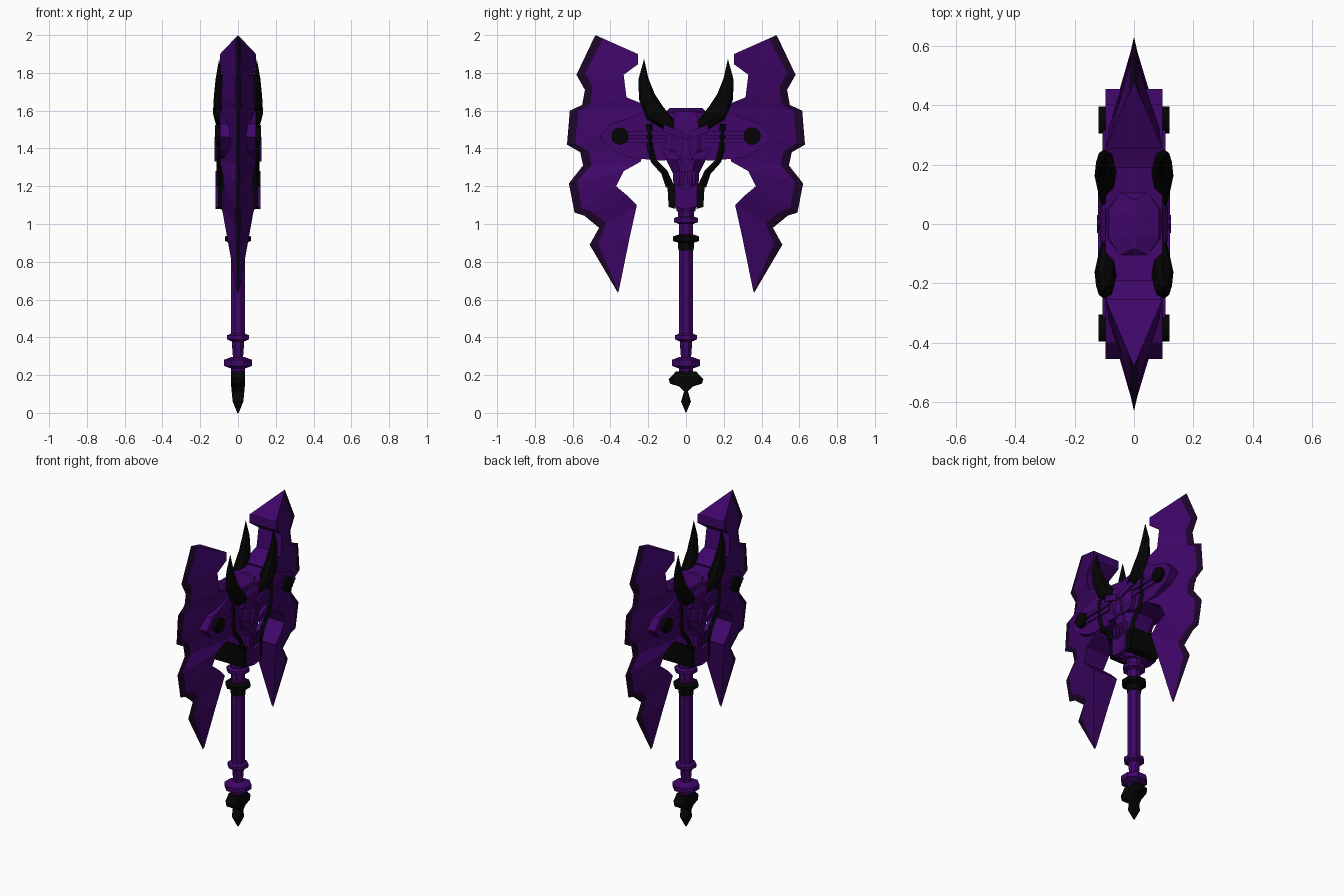
import bpy, bmesh, math
from mathutils import Vector

cube = bpy.data.objects.get("Cube")
if cube:
    bpy.data.objects.remove(cube, do_unlink=True)


def material(name, rgb):
    m = bpy.data.materials.new(name)
    m.use_nodes = True
    m.diffuse_color = (*rgb, 1)
    bsdf = m.node_tree.nodes["Principled BSDF"]
    bsdf.inputs["Base Color"].default_value = (*rgb, 1)
    bsdf.inputs["Roughness"].default_value = 0.7
    return m


PURPLE = material("deep purple", (0.05, 0.0018, 0.14))
BLACK = material("black", (0.0015, 0.0015, 0.0015))
EDGE = material("dark purple edge", (0.012, 0.0015, 0.022))


def finish(bm, name, mat, mirror=""):
    """Turn a bmesh into an object, mirrored over the named axes."""
    bmesh.ops.recalc_face_normals(bm, faces=bm.faces)
    mesh = bpy.data.meshes.new(name)
    bm.to_mesh(mesh)
    bm.free()
    mesh.materials.append(mat)
    ob = bpy.data.objects.new(name, mesh)
    bpy.context.collection.objects.link(ob)
    if mirror:
        mod = ob.modifiers.new("Mirror", "MIRROR")
        mod.use_axis = ("x" in mirror, "y" in mirror, False)
        mod.use_mirror_merge = False
    return ob


def loft(name, rings, mat, mirror=""):
    """Skin closed rings of equal length and cap both ends."""
    bm = bmesh.new()
    vs = [[bm.verts.new(p) for p in ring] for ring in rings]
    n = len(vs[0])
    for a, b in zip(vs, vs[1:]):
        for i in range(n):
            j = (i + 1) % n
            bm.faces.new((a[i], a[j], b[j], b[i]))
    bm.faces.new(vs[0])
    bm.faces.new(vs[-1])
    return finish(bm, name, mat, mirror)


def plate(name, outline, x0, x1, mat):
    """Extrude a (y, z) outline from x0 to x1, mirrored to all quarters."""
    return loft(name, [[(x, y, z) for y, z in outline] for x in (x0, x1)], mat, "xy")


def lathe(name, profile, mat, sides=8):
    turn = [2 * math.pi * (i + 0.5) / sides for i in range(sides)]
    return loft(name, [[(r * math.cos(a), r * math.sin(a), z) for a in turn]
                       for r, z in profile], mat)


def sweep(name, path, depth, mat, sides):
    """Tapered tube along (x, y, z, radius) points."""
    rings = []
    for i, (x, y, z, r) in enumerate(path):
        p, q = path[max(i - 1, 0)], path[min(i + 1, len(path) - 1)]
        side = Vector((0, -(q[2] - p[2]), q[1] - p[1])).normalized()
        rings.append([Vector((x, y, z)) + side * r * math.cos(a)
                      + Vector((r * depth * math.sin(a), 0, 0))
                      for a in (2 * math.pi * k / sides for k in range(sides))])
    return loft(name, rings, mat, "xy")


# Blades: each row pairs a cutting-edge point with an inner-edge point
rows = [
    ((.48, 2.0), (.255, 1.9)), ((.58, 1.79), (.255, 1.845)),
    ((.535, 1.71), (.33, 1.79)), ((.55, 1.63), (.315, 1.67)),
    ((.615, 1.6), (.19, 1.62)), ((.63, 1.42), (.22, 1.5)),
    ((.56, 1.38), (.22, 1.4)), ((.545, 1.31), (.24, 1.33)),
    ((.62, 1.215), (.33, 1.28)), ((.59, 1.06), (.37, 1.2)),
    ((.54, 1.045), (.31, 1.15)), ((.46, .98), (.26, 1.1)),
    ((.51, .89), (.3, .92)), ((.36, .635), (.355, .65)),
]
sections = []
for edge, back in rows:
    e, b = Vector(edge), Vector(back)
    width = (b - e).length
    share = min(0.045 / width, 0.5)
    c = e.lerp(b, share)
    tb = max(0.006, min(0.095, 0.1 - 0.23 * (b.x - 0.26), 0.18 * (b.y - 0.61)))
    tc = tb * share
    sections.append([(0, *e), (tc, *c), (tb, *b), (-tb, *b), (-tc, *c)])
blade = loft("blade", sections, PURPLE, "y")

# Dark honed strip along the cutting edge
blade.data.materials.append(EDGE)
for k, face in enumerate(blade.data.polygons[:5 * (len(rows) - 1)]):
    face.material_index = 1 if k % 5 in (0, 4) else 0

# Mounts that tie the blades to the head, with rods and rivets
plate("blade_mount", [(.0, 1.36), (.12, 1.335), (.3, 1.35), (.4, 1.4), (.455, 1.46),
                      (.4, 1.53), (.3, 1.56), (.2, 1.61), (.0, 1.58)], 0, 0.096, PURPLE)
for z in (1.44, 1.48):
    plate("mount_rod", [(.1, z - .012), (.32, z - .012), (.32, z + .012), (.1, z + .012)],
          0.09, 0.106, PURPLE)
plate("rivet", [(.35 + .046 * math.cos(a), 1.465 + .046 * math.sin(a))
                for a in (math.pi * k / 6 for k in range(12))], 0.08, 0.12, BLACK)

# Skull, with a face on both flat sides and a domed crown
skull = []
for z, x, y in [(1.07, .085, .05), (1.18, .108, .065), (1.27, .102, .07), (1.33, .11, .1),
                (1.4, .108, .135), (1.48, .115, .14), (1.55, .108, .13),
                (1.595, .085, .105), (1.615, .012, .085)]:
    skull.append([(x, -.45 * y, z), (x, .45 * y, z), (.55 * x, y, z), (-.55 * x, y, z),
                  (-x, .45 * y, z), (-x, -.45 * y, z), (-.55 * x, -y, z), (.55 * x, -y, z)])
loft("skull", skull, PURPLE)
plate("brow", [(.015, 1.45), (.125, 1.49), (.115, 1.525), (.015, 1.49)], 0.08, 0.122, PURPLE)
plate("cheekbone", [(.03, 1.34), (.1, 1.34), (.135, 1.41), (.11, 1.4), (.04, 1.37)],
      0.07, 0.12, PURPLE)
plate("nose", [(0, 1.46), (.018, 1.43), (.03, 1.33), (0, 1.35)], 0.09, 0.124, PURPLE)
for y in (.014, .042):
    plate("tooth", [(y - .01, 1.28), (y + .01, 1.28), (y + .006, 1.205), (y - .006, 1.205)],
          0.09, 0.118, PURPLE)
plate("chin", [(0, 1.18), (.06, 1.21), (.058, 1.09), (0, 1.08)], 0.07, 0.12, PURPLE)
plate("jaw_guard", [(.058, 1.21), (.1, 1.23), (.092, 1.09), (.055, 1.08)], 0, 0.106, BLACK)

# Black straps from the horns down to the jaw, and the horns themselves
sweep("cheek_strap", [(.1, .195, 1.53, .016), (.1, .19, 1.4, .016), (.1, .172, 1.335, .016),
                      (.098, .115, 1.275, .018), (.096, .085, 1.2, .022)], 0.85, BLACK, 4)
sweep("horn", [(.085, .05, 1.515, .028), (.09, .1, 1.535, .042), (.095, .162, 1.585, .054),
               (.097, .208, 1.675, .044), (.1, .225, 1.77, .026), (.1, .222, 1.87, .001)],
      0.7, BLACK, 8)

# Shaft and its rings
lathe("shaft", [(.04, .19), (.038, .26), (.028, .28), (.036, .38), (.041, .41),
                (.041, 1.0), (.05, 1.09)], PURPLE)


def ring(name, z, r, h, mat):
    lathe(name, [(.035, z - h), (r, z - h * .5), (r, z + h * .5), (.035, z + h)], mat)


ring("lower_grip_ring", .4, .062, .022, PURPLE)
ring("base_ring", .265, .08, .032, PURPLE)
ring("neck_ring", 1.02, .068, .022, PURPLE)
ring("black_collar", .922, .075, .024, BLACK)
lathe("collar_sleeve", [(.044, .86), (.046, .91)], BLACK)

# Pommel: flat winged block with a pointed spike, narrowing toward the bottom
pommel = [(.037, .055, .22), (.038, .065, .205), (.038, .092, .18), (.037, .085, .155),
          (.036, .035, .14), (.034, .01, .115), (.028, .026, .06), (.004, .001, 0)]
loft("pommel", [[(x, y * .8, z), (x * .6, y, z), (-x * .6, y, z), (-x, y * .8, z),
                 (-x, -y * .8, z), (-x * .6, -y, z), (x * .6, -y, z), (x, -y * .8, z)]
                for x, y, z in pommel], BLACK)
